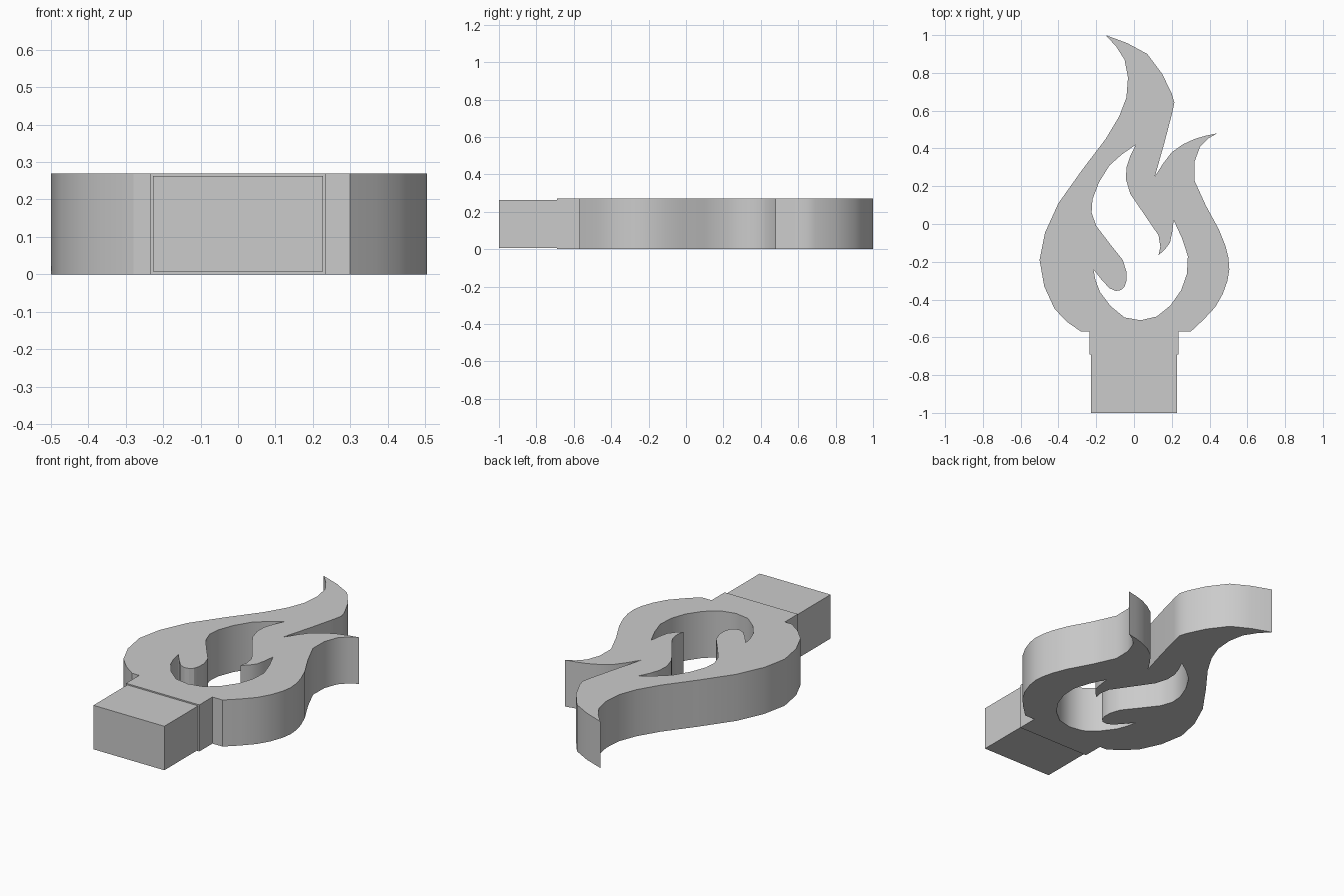
import bpy
import bmesh
from mathutils import Vector

if "Cube" in bpy.data.objects:
    bpy.data.objects.remove(bpy.data.objects["Cube"], do_unlink=True)

HEIGHT = 0.27

grey = bpy.data.materials.new("plain grey")
grey.use_nodes = True
colour = (0.6, 0.6, 0.6, 1.0)
grey.diffuse_color = colour
grey.node_tree.nodes["Principled BSDF"].inputs["Base Color"].default_value = colour


def soft_run(points):
    """Curve through the points with one extra point between each pair; the last point is left off."""
    pts = [Vector(p) / 100 for p in points]
    padded = [pts[0] * 2 - pts[1]] + pts + [pts[-1] * 2 - pts[-2]]
    result = []
    for before, start, end, after in zip(padded, padded[1:], padded[2:], padded[3:]):
        result += [start, (9 * (start + end) - before - after) / 16]
    return result


def straight_run(points):
    return [Vector(p) / 100 for p in points]


def add_object(name, bm):
    mesh = bpy.data.meshes.new(name)
    bm.to_mesh(mesh)
    bm.free()
    mesh.materials.append(grey)
    obj = bpy.data.objects.new(name, mesh)
    bpy.context.collection.objects.link(obj)
    return obj


def extruded_plate(name, loops, height):
    """Fill closed loops, leaving inner loops open, and raise the plate."""
    bm = bmesh.new()
    edges = []
    for loop in loops:
        verts = [bm.verts.new((p.x, p.y, 0)) for p in loop]
        edges += [bm.edges.new(pair) for pair in zip(verts, verts[1:] + verts[:1])]
    bmesh.ops.triangle_fill(bm, edges=edges, use_beauty=True)
    raised = bmesh.ops.extrude_face_region(bm, geom=bm.faces[:], use_keep_orig=True)
    top = [v for v in raised["geom"] if isinstance(v, bmesh.types.BMVert)]
    bmesh.ops.translate(bm, verts=top, vec=(0, 0, height))
    bmesh.ops.recalc_face_normals(bm, faces=bm.faces[:])
    return add_object(name, bm)


# Outer flame: main tongue, notch, side tongue, neck, left flank
outline = (
    soft_run([(-15, 100), (7, 90), (20, 69), (20, 58), (11, 25)])
    + soft_run([(11, 25), (20, 38), (32, 45), (44, 48)])
    + soft_run([(44, 48), (35, 41), (32, 23), (45, -3), (50, -18), (49.5, -30), (43, -44), (30, -57)])
    + straight_run([(30, -57), (23.5, -57), (23.5, -69), (-23.5, -69), (-23.5, -57)])
    + soft_run([(-28, -57), (-42, -45), (-50, -19), (-40, 11), (-15, 45),
                (-4, 67), (-5, 87), (-15, 100)])
)
# The straight run begins where the right flank ends
# Inner opening: left curl, round bowl, small hook, inner tongue
opening = (
    soft_run([(1, 42), (-13, 31), (-22, 13), (-20, -1), (-6, -19), (-4, -30), (-7, -35),
              (-13, -34), (-21.5, -24)])
    + soft_run([(-21.5, -24), (-18, -36), (-5, -49.5), (12, -49), (25, -35), (28.5, -17), (21, 2)])
    + soft_run([(21, 2), (19, -10), (13, -16.5)])
    + soft_run([(13, -16.5), (13, -6), (-2, 16), (-4, 30), (1, 42)])
)
flame = extruded_plate("flame_body", [outline, opening], HEIGHT)

# Smooth curved walls with crisp rims
bpy.ops.object.select_all(action="DESELECT")
flame.select_set(True)
bpy.context.view_layer.objects.active = flame
bpy.ops.object.shade_smooth_by_angle()

# Connector block, slightly slimmer than the neck
bm = bmesh.new()
bmesh.ops.create_cube(bm, size=1)
bmesh.ops.scale(bm, verts=bm.verts[:], vec=(0.455, 0.31, 0.255))
bmesh.ops.translate(bm, verts=bm.verts[:], vec=(0, -0.845, HEIGHT / 2))
add_object("connector_block", bm)
